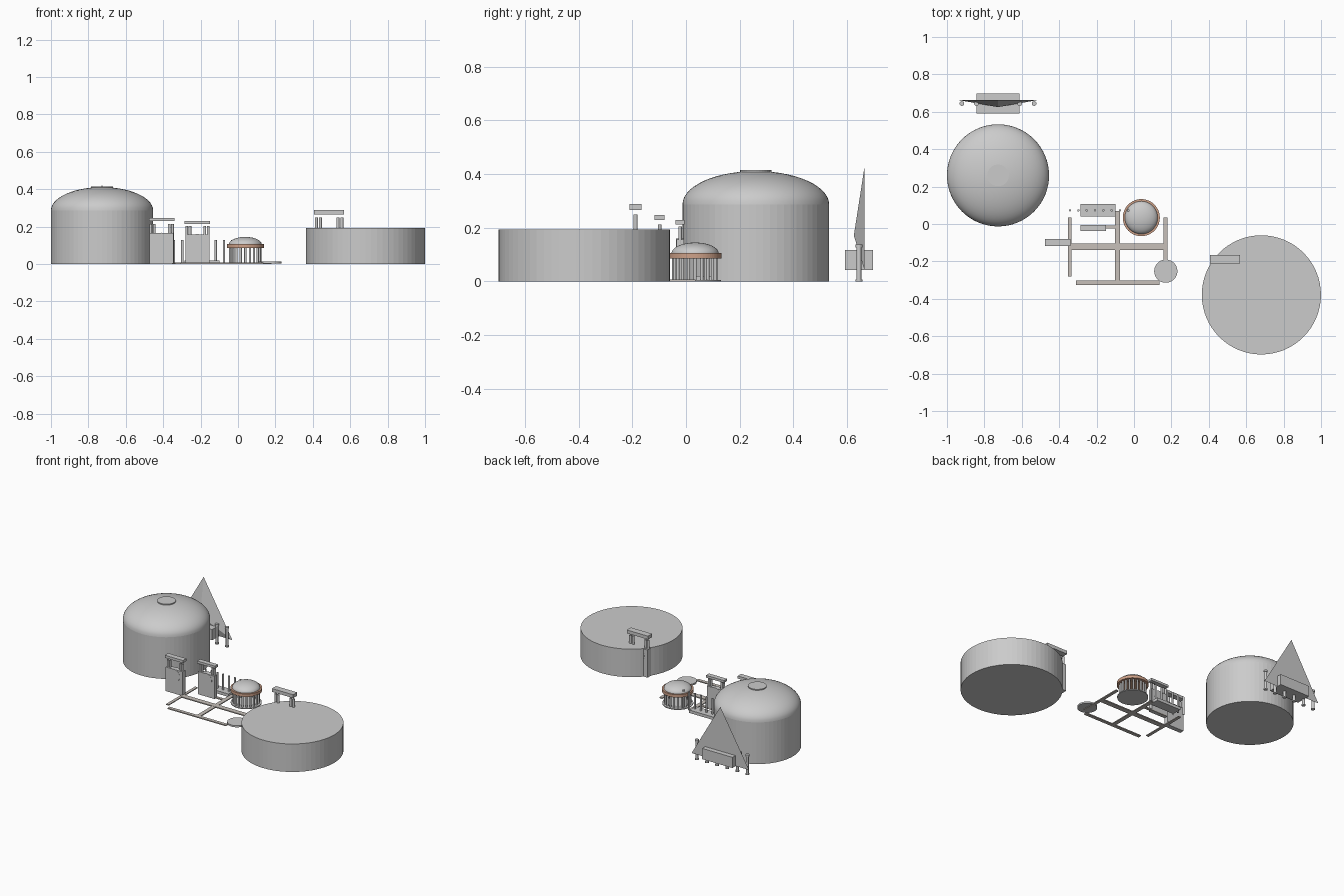
import bpy, math

if "Cube" in bpy.data.objects:
    bpy.data.objects.remove(bpy.data.objects["Cube"])


def material(name, rgb):
    m = bpy.data.materials.new(name)
    m.diffuse_color = (*rgb, 1)
    m.use_nodes = True
    m.node_tree.nodes["Principled BSDF"].inputs["Base Color"].default_value = m.diffuse_color
    return m


MARBLE = material("pale_marble", (0.92, 0.92, 0.90))
TILE = material("terracotta", (0.62, 0.36, 0.25))
PAVING = material("paving", (0.57, 0.53, 0.49))


def finish(name, mat=None):
    o = bpy.context.object
    o.name = name
    if mat:
        o.data.materials.append(mat)
    return o


def box(name, x0, x1, y0, y1, z0, z1, mat=None):
    bpy.ops.mesh.primitive_cube_add(size=1, location=((x0 + x1) / 2, (y0 + y1) / 2, (z0 + z1) / 2))
    o = finish(name, mat)
    o.scale = (x1 - x0, y1 - y0, z1 - z0)
    bpy.ops.object.transform_apply(location=False, rotation=False, scale=True)
    return o


def cylinder(name, x, y, z0, z1, r, n=64, mat=None):
    bpy.ops.mesh.primitive_cylinder_add(vertices=n, radius=r, depth=z1 - z0, location=(x, y, (z0 + z1) / 2))
    return finish(name, mat)


def dome(name, x, y, z, r, h):
    # quarter-ellipse profile spun around z
    n, seg = 14, 64
    verts, faces = [], []
    for i in range(n):
        a = math.pi / 2 * i / n
        for j in range(seg):
            t = 2 * math.pi * j / seg
            verts.append((r * math.cos(a) * math.cos(t), r * math.cos(a) * math.sin(t), h * math.sin(a)))
    for i in range(n - 1):
        for j in range(seg):
            k = (j + 1) % seg
            faces.append((i * seg + j, i * seg + k, (i + 1) * seg + k, (i + 1) * seg + j))
    verts.append((0, 0, h))
    base = (n - 1) * seg
    faces += [(base + j, base + (j + 1) % seg, n * seg) for j in range(seg)]
    me = bpy.data.meshes.new(name)
    me.from_pydata(verts, [], faces)
    me.polygons.foreach_set("use_smooth", [True] * len(faces))
    o = bpy.data.objects.new(name, me)
    o.location = (x, y, z)
    bpy.context.collection.objects.link(o)


def arch(name, x, y, w, d, body_top, col_top, attic0, attic1, mat=None):
    # body with round opening disc, paired columns and a floating attic
    b = w * 0.465
    box(name + "_body", x - b, x + b, y - d * 0.42, y + d * 0.42, 0, body_top, mat)
    bpy.ops.mesh.primitive_cylinder_add(vertices=32, radius=w * 0.31, depth=d * 0.9,
                                        location=(x, y, body_top * 0.75), rotation=(math.pi / 2, 0, 0))
    finish(name + "_opening")
    for i, f in enumerate((-0.42, -0.29, 0.29, 0.42)):
        cylinder(f"{name}_column_{i}", x + f * w, y, 0, col_top, w * 0.05, 12)
    box(name + "_attic", x - w / 2, x + w / 2, y - d / 2, y + d / 2, attic0, attic1, mat)


# large domed rotunda
RX, RY = -0.727, 0.26
cylinder("rotunda_drum", RX, RY, 0, 0.287, 0.273)
dome("rotunda_dome", RX, RY, 0.287, 0.273, 0.124)
cylinder("rotunda_oculus", RX, RY, 0.404, 0.415, 0.058, 32)

# portico: block, columns and three-sided pediment
box("portico_block", RX - 0.115, RX + 0.115, 0.592, 0.697, 0.043, 0.117)
for i in range(6):
    cx = RX - 0.193 + 0.0772 * i
    cylinder(f"portico_column_{i}", cx, 0.644, 0, 0.13, 0.0095, 16)
    cylinder(f"portico_capital_{i}", cx, 0.644, 0.127, 0.138, 0.0125, 16)
    cylinder(f"portico_foot_{i}", cx, 0.644, 0, 0.008, 0.0125, 16)
me = bpy.data.meshes.new("portico_pediment")
me.from_pydata([(RX - 0.219, 0.664, 0.045), (RX + 0.219, 0.664, 0.045), (RX, 0.664, 0.422), (RX, 0.625, 0.171)],
               [], [(0, 2, 1), (0, 1, 3), (1, 2, 3), (2, 0, 3)])
bpy.context.collection.objects.link(bpy.data.objects.new("portico_pediment", me))

# amphitheatre
cylinder("amphitheatre", 0.681, -0.379, 0, 0.193, 0.3185)

# triumphal arches
arch("west_arch", -0.408, -0.098, 0.138, 0.037, 0.166, 0.213, 0.229, 0.247, MARBLE)
arch("middle_arch", -0.217, -0.022, 0.137, 0.033, 0.157, 0.204, 0.213, 0.229, MARBLE)
arch("east_arch", 0.487, -0.188, 0.162, 0.044, 0.190, 0.250, 0.266, 0.289)

# round temple
TX, TY = 0.039, 0.034
cylinder("round_temple_base", TX, TY, 0, 0.006, 0.097)
cylinder("round_temple_ring", TX, TY, 0.086, 0.106, 0.099, 64, TILE)
dome("round_temple_dome", TX, TY, 0.104, 0.088, 0.041)
for i in range(20):
    a = 2 * math.pi * i / 20
    cylinder(f"round_temple_column_{i}", TX + 0.08 * math.cos(a), TY + 0.08 * math.sin(a), 0.004, 0.088, 0.006, 12)

# ruined temple: podium and a row of columns
box("ruin_podium", -0.287, -0.1, 0.04, 0.108, 0, 0.02)
for i in range(8):
    cylinder(f"ruin_column_{i}", -0.342 + 0.0445 * i, 0.073, 0, 0.128, 0.006, 12)

# paved roads and round plaza
roads = [(-0.353, -0.333, -0.28, 0.036), (-0.102, -0.074, -0.306, 0.07), (0.157, 0.178, -0.28, 0.036),
         (-0.342, 0.168, -0.138, -0.103), (-0.31, 0.135, -0.325, -0.302), (-0.27, -0.1, -0.025, -0.007)]
for i, r in enumerate(roads):
    box(f"road_{i}", *r, 0, 0.006 + 0.0003 * i, PAVING)
cylinder("plaza", 0.17, -0.252, 0.003, 0.014, 0.062, 48)
